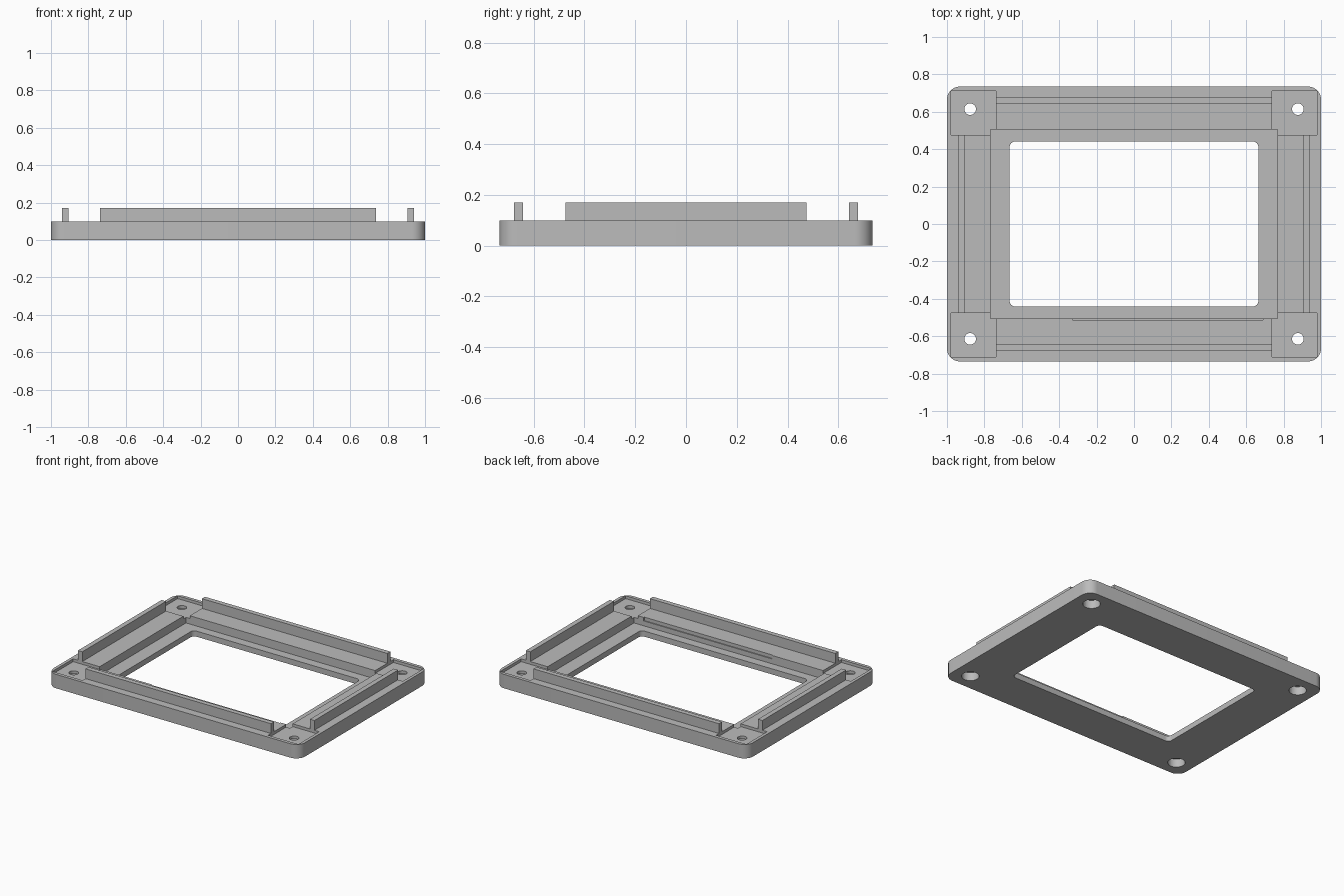
import bpy, bmesh, math

cube = bpy.data.objects.get("Cube")
if cube:
    bpy.data.objects.remove(cube, do_unlink=True)

grey = bpy.data.materials.new("plain grey")
grey.use_nodes = True
colour = (0.5, 0.5, 0.5, 1)
grey.diffuse_color = colour
grey.node_tree.nodes["Principled BSDF"].inputs["Base Color"].default_value = colour


def slab(name, x0, x1, y0, y1, z0, z1, radius=0, steps=8):
    """Upright block whose vertical edges are optionally rounded."""
    corners = [(x1, y1, -1, -1), (x0, y1, 1, -1), (x0, y0, 1, 1), (x1, y0, -1, 1)]
    bm = bmesh.new()
    ring = []
    for i, (x, y, sx, sy) in enumerate(corners):
        for k in range(steps + 1 if radius else 1):
            a = math.pi / 2 * (i + k / steps)
            px = x + sx * radius + radius * math.cos(a)
            py = y + sy * radius + radius * math.sin(a)
            ring.append(bm.verts.new((px, py, z0) if radius else (x, y, z0)))
    base = bm.faces.new(ring)
    top = bmesh.ops.extrude_face_region(bm, geom=[base])["geom"]
    bmesh.ops.translate(bm, vec=(0, 0, z1 - z0),
                        verts=[v for v in top if isinstance(v, bmesh.types.BMVert)])
    bmesh.ops.recalc_face_normals(bm, faces=bm.faces)
    mesh = bpy.data.meshes.new(name)
    bm.to_mesh(mesh)
    bm.free()
    mesh.materials.append(grey)
    obj = bpy.data.objects.new(name, mesh)
    bpy.context.collection.objects.link(obj)
    return obj


def cylinder(name, x, y, radius, z0, z1):
    return slab(name, x - radius, x + radius, y - radius, y + radius, z0, z1, radius * 0.9999)


def carve(target, cutter):
    """Subtract the cutter, apply, and discard it."""
    mod = target.modifiers.new("cut", 'BOOLEAN')
    mod.operation = 'DIFFERENCE'
    mod.solver = 'EXACT'
    mod.object = cutter
    bpy.ops.object.select_all(action='DESELECT')
    target.select_set(True)
    bpy.context.view_layer.objects.active = target
    bpy.ops.object.modifier_apply(modifier=mod.name)
    bpy.data.objects.remove(cutter, do_unlink=True)


TOP, FLOOR, RECESS, RIB = 0.1, 0.04, 0.08, 0.17
END_X, END_Y = 0.737, 0.475

# Frame body with display pocket and window opening
frame = slab("bezel_frame", -1, 1, -0.735, 0.735, 0, TOP, 0.07, 12)
carve(frame, slab("pocket_cutter", -0.767, 0.767, -0.505, 0.505, FLOOR, 0.2))
carve(frame, slab("window_cutter", -0.665, 0.665, -0.441, 0.441, -0.1, 0.2, 0.03))

# Shallow slot in the front wall of the pocket
carve(frame, slab("slot_cutter", -0.33, 0.69, -0.512, -0.49, 0.075, 0.2))

# Corner recesses with counterbored screw holes
for sx in (-1, 1):
    for sy in (-1, 1):
        xs = sorted((sx * END_X, sx * 0.978))
        ys = sorted((sy * END_Y, sy * 0.711))
        x, y = sx * 0.876, sy * 0.614
        carve(frame, slab("recess_cutter", *xs, *ys, RECESS, 0.2))
        carve(frame, cylinder("hole_cutter", x, y, 0.031, -0.1, 0.2))
        carve(frame, cylinder("counterbore_cutter", x, y, 0.057, -0.1, 0.06))

# Raised ribs along the four sides
for s, side_x, side_y in ((-1, "right", "front"), (1, "left", "back")):
    ys = sorted((s * 0.643, s * 0.678))
    xs = sorted((s * 0.905, s * 0.94))
    slab(side_y + "_rib", -END_X, END_X, *ys, TOP, RIB)
    slab(side_x + "_rib", *xs, -END_Y, END_Y, TOP, RIB)

bpy.ops.object.select_all(action='DESELECT')
frame.select_set(True)
bpy.context.view_layer.objects.active = frame
bpy.ops.object.shade_smooth_by_angle(angle=math.radians(30))
